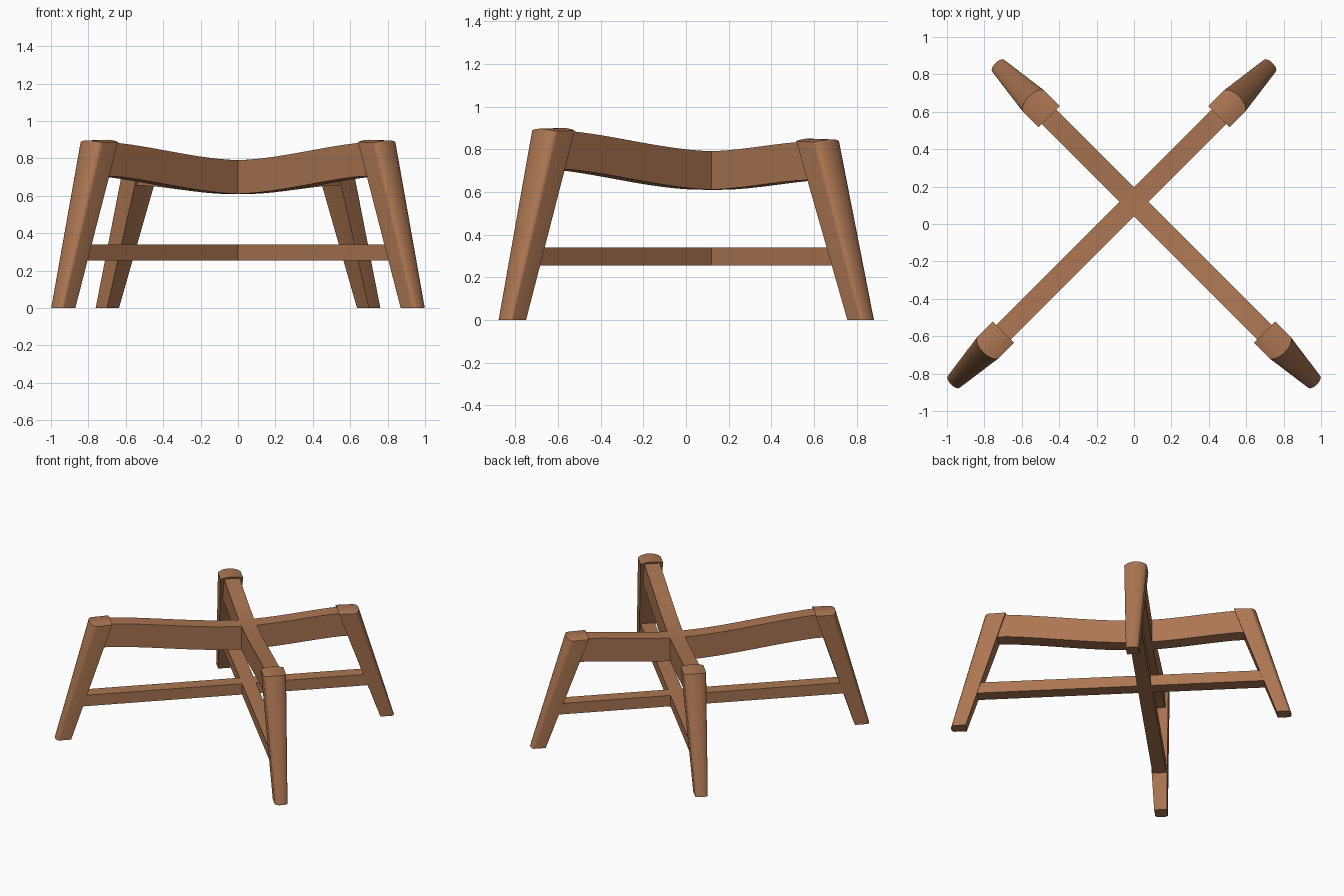
import bpy, bmesh, math
from mathutils import Vector

if "Cube" in bpy.data.objects:
    bpy.data.objects.remove(bpy.data.objects["Cube"])

CENTRE_Y = 0.12          # where the two diagonals cross
R = math.sqrt(0.5)

wood = bpy.data.materials.new("warm brown wood")
wood.diffuse_color = (0.41, 0.18, 0.085, 1)
wood.use_nodes = True
wood.node_tree.nodes["Principled BSDF"].inputs["Base Color"].default_value = wood.diffuse_color


def place(u, v, z, sx, sy):
    """Point at distance u along a diagonal, v sideways, height z."""
    return Vector((sx * (u + v) * R, CENTRE_Y + sy * (u - v) * R, z))


def finish(name, bm):
    bmesh.ops.recalc_face_normals(bm, faces=bm.faces)
    mesh = bpy.data.meshes.new(name)
    bm.to_mesh(mesh)
    bm.free()
    mesh.materials.append(wood)
    obj = bpy.data.objects.new(name, mesh)
    bpy.context.collection.objects.link(obj)
    bpy.ops.object.select_all(action='DESELECT')
    obj.select_set(True)
    bpy.context.view_layer.objects.active = obj
    bpy.ops.object.shade_smooth_by_angle(angle=math.radians(30))


def leg(name, sx, sy, top, foot, height):
    """Splayed tapering leg: flat inside and sides, rounded outside.
    top and foot are (inner u, outer u, half width, bulge)."""
    bm = bmesh.new()
    n = 16

    def ring(spec, z, dome):
        ui, uo, w, b = spec
        inner, outer = [], []
        for i in range(n + 1):
            a = math.pi * i / n
            v = w * math.cos(a)
            zz = z - dome * math.cos(a) ** 2
            inner.append(bm.verts.new(place(ui, v, zz, sx, sy)))
            outer.append(bm.verts.new(place(uo + b * math.sin(a), v, zz - dome * 0.3, sx, sy)))
        return inner, outer

    ti, to = ring(top, height, 0.012)
    bi, bo = ring(foot, 0.0, 0.0)
    for i in range(n):
        for p, q in ((ti, to), (bi, bo), (ti, bi), (to, bo)):
            bm.faces.new((p[i], p[i + 1], q[i + 1], q[i]))
    for i in (0, n):
        bm.faces.new((ti[i], to[i], bo[i], bi[i]))
    finish(name, bm)


def beam(name, sx, half_w, stations):
    """Bar on one diagonal; stations are (u, bottom z, top z), u > 0 is the front."""
    bm = bmesh.new()
    rings = []
    for u, z0, z1 in stations:
        rings.append([bm.verts.new(place(u, v, z, sx, -1)) for v, z in
                      ((-half_w, z0), (half_w, z0), (half_w, z1), (-half_w, z1))])
    for a, b in zip(rings, rings[1:]):
        for k in range(4):
            bm.faces.new((a[k], a[(k + 1) % 4], b[(k + 1) % 4], b[k]))
    bm.faces.new(rings[0])
    bm.faces.new(rings[-1])
    finish(name, bm)


def rail_station(u):
    """Dipped rail: lowest at the crossing, rising into each leg."""
    reach, rise = (0.99, 0.095) if u > 0 else (0.65, 0.045)
    t = min(abs(u) / reach, 1.0)
    s = 2.25 * t * t - 1.25 * t ** 3
    return (u, 0.61 + rise * s, 0.79 + rise * s)


for side, sx in (("right", 1), ("left", -1)):
    # legs
    leg("front_leg_" + side, sx, -1, (0.988, 1.10, 0.081, 0.04), (1.275, 1.363, 0.045, 0.02), 0.90)
    leg("back_leg_" + side, sx, 1, (0.642, 0.755, 0.081, 0.04), (0.945, 1.027, 0.045, 0.02), 0.85)
    # curved upper rail and straight lower stretcher
    us = [-0.73 + 1.80 * i / 40 for i in range(41)]
    beam("seat_rail_" + side, sx, 0.055, [rail_station(u) for u in us])
    beam("stretcher_" + side, sx, 0.05, [(-0.88, 0.255, 0.34), (1.22, 0.255, 0.34)])
